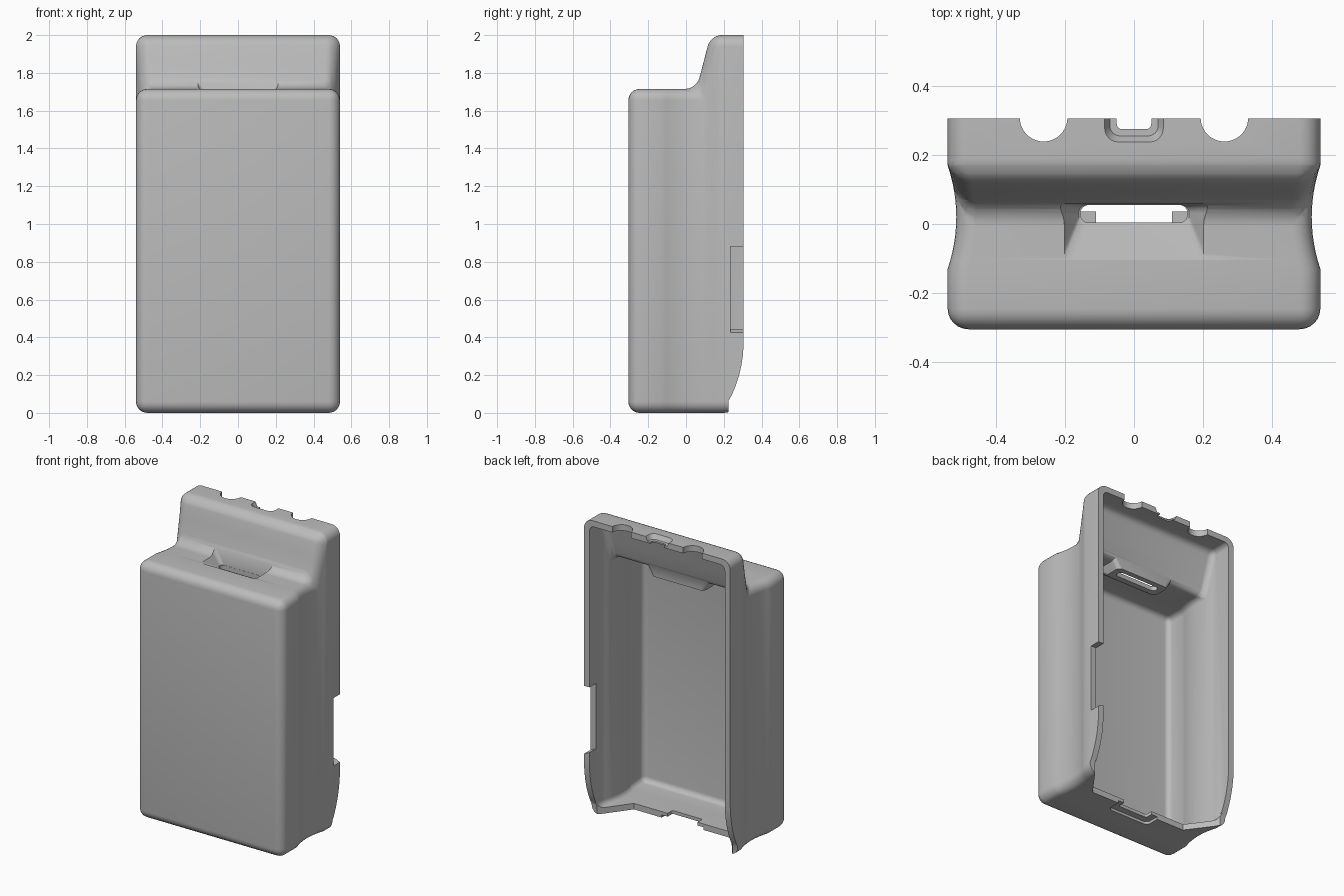
import bpy, bmesh, math
from mathutils import Vector

old = bpy.data.objects.get("Cube")
if old:
    bpy.data.objects.remove(old, do_unlink=True)

grey = bpy.data.materials.new("plain grey")
grey.use_nodes = True
COLOR = (0.5, 0.5, 0.5, 1)
grey.diffuse_color = COLOR
grey.node_tree.nodes["Principled BSDF"].inputs["Base Color"].default_value = COLOR

AXES = {"x": lambda a, b, c: (c, a, b),
        "y": lambda a, b, c: (a, c, b),
        "z": lambda a, b, c: (a, b, c)}


def loft(name, pts_lo, pts_hi, lo, hi, axis="z", bevel=0.0):
    """Solid between two matching outlines placed along an axis."""
    bm = bmesh.new()
    place = AXES[axis]
    a = [bm.verts.new(place(*p, lo)) for p in pts_lo]
    b = [bm.verts.new(place(*p, hi)) for p in pts_hi]
    bm.faces.new(a)
    bm.faces.new(b)
    n = len(a)
    for i in range(n):
        j = (i + 1) % n
        bm.faces.new((a[i], a[j], b[j], b[i]))
    bmesh.ops.recalc_face_normals(bm, faces=bm.faces)
    if bevel:
        bmesh.ops.bevel(bm, geom=bm.edges[:], offset=bevel, segments=6,
                        profile=0.5, affect="EDGES", clamp_overlap=False)
    mesh = bpy.data.meshes.new(name)
    bm.to_mesh(mesh)
    bm.free()
    obj = bpy.data.objects.new(name, mesh)
    mesh.materials.append(grey)
    bpy.context.collection.objects.link(obj)
    return obj


def prism(name, pts, lo, hi, axis="z", bevel=0.0):
    return loft(name, pts, pts, lo, hi, axis, bevel)


def rounded(x, y0, y1, r, steps=6):
    """Rounded rectangle, symmetric in x."""
    pts = []
    corners = [(x - r, y1 - r), (r - x, y1 - r), (r - x, y0 + r), (x - r, y0 + r)]
    for k, (cx, cy) in enumerate(corners):
        for s in range(steps + 1):
            t = math.pi / 2 * (k + s / steps)
            pts.append((cx + r * math.cos(t), cy + r * math.sin(t)))
    return pts


def circle(cx, cy, r, n=40):
    return [(cx + r * math.cos(math.tau * i / n), cy + r * math.sin(math.tau * i / n))
            for i in range(n)]


def pinch(obj, mid=0.02, half=0.15, depth=0.025, cuts=12):
    """Draw the sides in to a shallow waist."""
    bm = bmesh.new()
    bm.from_mesh(obj.data)
    for i in range(cuts + 1):
        y = mid - half + 2 * half * i / cuts
        bmesh.ops.bisect_plane(bm, geom=bm.verts[:] + bm.edges[:] + bm.faces[:],
                               plane_co=Vector((0, y, 0)), plane_no=Vector((0, 1, 0)))
    for v in bm.verts:
        u = (v.co.y - mid) / half
        if abs(u) < 1:
            v.co.x *= 1 - depth * (1 - u * u) / 0.54
    bm.to_mesh(obj.data)
    bm.free()


def combine(target, other, operation="DIFFERENCE"):
    mod = target.modifiers.new("combine", "BOOLEAN")
    mod.operation = operation
    mod.solver = "EXACT"
    mod.object = other
    bpy.context.view_layer.objects.active = target
    bpy.ops.object.modifier_apply(modifier=mod.name)
    bpy.data.objects.remove(other, do_unlink=True)


# Stepped outer body, running past the open back
outer = [(-0.305, 0), (0.45, 0), (0.45, 2), (0.13, 2), (0.056, 1.715), (-0.305, 1.715)]
shell = prism("shell", outer, -0.54, 0.54, "x", 0.06)
pinch(shell)

# Back opening plane with the curved lower end
back = [(0.6, -0.2), (0.225, -0.2), (0.225, 0.065), (0.243, 0.095), (0.262, 0.14),
        (0.28, 0.195), (0.293, 0.25), (0.302, 0.31), (0.305, 0.37), (0.305, 2.2), (0.6, 2.2)]
combine(shell, prism("back_cutter", back, -1, 1, "x"))

# Hollow inside
inner = [(-0.265, 0.04), (0.45, 0.04), (0.45, 1.96), (0.161, 1.96),
         (0.087, 1.675), (-0.265, 1.675)]
cavity = prism("cavity", inner, -0.5, 0.5, "x", 0.035)
pinch(cavity)
combine(shell, cavity)

# Boss under the strap slot, then its scoop and the slot itself
boss = loft("boss", rounded(0.195, -0.035, 0.09, 0.03), rounded(0.24, -0.14, 0.09, 0.03),
            1.625, 1.7)
combine(shell, boss, "UNION")
scoop = loft("scoop", rounded(0.16, 0.0, 0.056, 0.025), rounded(0.24, -0.2, 0.06, 0.025),
             1.655, 1.77)
combine(shell, scoop)
combine(shell, prism("slot", rounded(0.155, 0.004, 0.055, 0.024), 1.5, 1.8))

# Cable notches and centre latch notch in the top wall
for x in (-0.262, 0.262):
    combine(shell, prism("round_notch", circle(x, 0.308, 0.069), 1.85, 2.1))
combine(shell, loft("latch_recess", rounded(0.07, 0.255, 0.4, 0.03),
                    rounded(0.1, 0.22, 0.43, 0.05), 1.97, 2.03))
combine(shell, prism("latch_notch", rounded(0.05, 0.275, 0.4, 0.015), 1.8, 2.1))

# Floor cut back between the side walls, with a centre notch and shallow recess
floor = [(-0.54, 0.3), (-0.5, 0.225), (-0.36, 0.036), (0.36, 0.036), (0.5, 0.225), (0.54, 0.3)]
combine(shell, prism("floor_cutter", floor, -0.1, 0.085))
combine(shell, prism("floor_notch", rounded(0.11, -0.015, 0.2, 0.01), -0.1, 0.085))
combine(shell, prism("floor_recess", rounded(0.155, -0.06, 0.2, 0.03), -0.1, 0.018))

# Button opening in the left wall, with a sloping sill
opening = [(0.42, 0.48), (0.62, 0.39), (0.62, 0.88), (0.42, 0.88)]
combine(shell, prism("side_opening", opening, 0.235, 0.5, "y"))

bpy.ops.object.select_all(action="DESELECT")
shell.select_set(True)
bpy.context.view_layer.objects.active = shell
bpy.ops.object.shade_smooth_by_angle(angle=math.radians(32))
